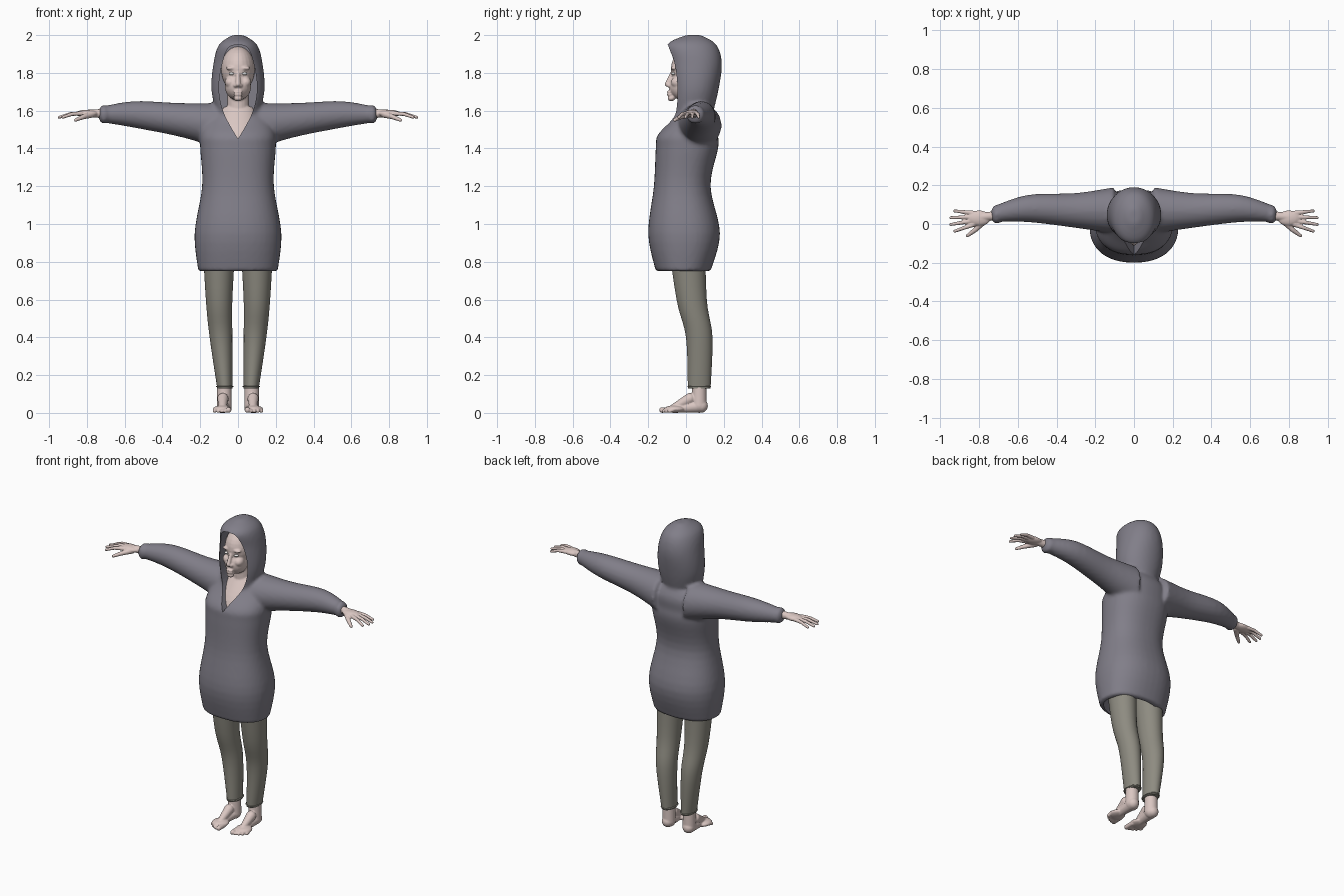
import bpy, bmesh, math
from mathutils import Vector, Matrix

if "Cube" in bpy.data.objects:
    bpy.data.objects.remove(bpy.data.objects["Cube"], do_unlink=True)


def material(name, *color):
    mat = bpy.data.materials.new(name)
    mat.use_nodes = True
    mat.diffuse_color = (*color, 1)
    shader = next(n for n in mat.node_tree.nodes if n.type == 'BSDF_PRINCIPLED')
    shader.inputs["Base Color"].default_value = (*color, 1)
    return mat


knit = material("grey violet knit", .22, .21, .25)
cloth = material("olive grey cloth", .27, .26, .22)
skin = material("pale skin", .7, .57, .54)
eye_white = material("eye white", .8, .78, .76)


def curve(rows, steps=5):
    """Smooth a list of tuples with a spline through every one of them."""
    padded = [rows[0], *rows, rows[-1]]
    result = []
    for before, start, end, after in zip(padded, padded[1:], padded[2:], padded[3:]):
        for step in range(steps):
            t = step / steps
            point = []
            for a, b, c, d in zip(before, start, end, after):
                leave, arrive = (c - a) / 2, (d - b) / 2
                bend = 3 * (c - b) - 2 * leave - arrive
                twist = leave + arrive - 2 * (c - b)
                point.append(b + t * (leave + t * (bend + t * twist)))
            result.append(tuple(point))
    return result + [rows[-1]]


def loft(bm, axis, rows, power=2, count=40):
    """Closed loft of rounded sections: (position, centre a, centre b, radius a, radius b)."""
    rings = []
    for position, centre_a, centre_b, radius_a, radius_b in curve(rows):
        ring = []
        for index in range(count):
            angle = math.tau * index / count
            c, s = math.cos(angle), math.sin(angle)
            a = centre_a + radius_a * math.copysign(abs(c) ** (2 / power), c)
            b = centre_b + radius_b * math.copysign(abs(s) ** (2 / power), s)
            ring.append(bm.verts.new((position, a, b) if axis == 'x' else (a, b, position)))
        rings.append(ring)
    for low, high in zip(rings, rings[1:]):
        for index in range(count):
            bm.faces.new((low[index - 1], low[index], high[index], high[index - 1]))
    bm.faces.new(rings[0])
    bm.faces.new(rings[-1])


def trunk(bm, rows, power):
    """Upright centred loft: (height, half width, front, back)."""
    loft(bm, 'z', [(height, 0, (front + back) / 2, half_width, (back - front) / 2)
                   for height, half_width, front, back in rows], power)


def blob(bm, centre, *radii):
    matrix = Matrix.Translation(centre) @ Matrix.Diagonal((*radii, 1))
    bmesh.ops.create_uvsphere(bm, u_segments=24, v_segments=16, radius=1, matrix=matrix)


def limb(bm, start, end, start_radius, end_radius):
    """Round-ended tapered rod."""
    start, end = Vector(start), Vector(end)
    along = end - start
    turn = along.to_track_quat('Z', 'Y').to_matrix().to_4x4()
    bmesh.ops.create_cone(bm, cap_ends=True, segments=20, radius1=start_radius,
                          radius2=end_radius, depth=along.length,
                          matrix=Matrix.Translation((start + end) / 2) @ turn)
    for centre, radius in ((start, start_radius), (end, end_radius)):
        blob(bm, centre, radius, radius, radius)


def mirror(bm):
    """Copy everything built so far to the other side."""
    copy = bmesh.ops.duplicate(bm, geom=bm.verts[:] + bm.edges[:] + bm.faces[:])["geom"]
    bmesh.ops.scale(bm, vec=(-1, 1, 1),
                    verts=[v for v in copy if isinstance(v, bmesh.types.BMVert)])


def make_object(bm, name):
    bmesh.ops.recalc_face_normals(bm, faces=bm.faces[:])
    mesh = bpy.data.meshes.new(name)
    bm.to_mesh(mesh)
    bm.free()
    obj = bpy.data.objects.new(name, mesh)
    bpy.context.scene.collection.objects.link(obj)
    return obj


def finish(bm, name, mat, voxel=None, cutters=()):
    """Fuse overlapping volumes, cut openings, then colour and smooth the part."""
    obj = make_object(bm, name)
    if voxel:
        fuse = obj.modifiers.new("fuse", 'REMESH')
        fuse.mode, fuse.voxel_size = 'VOXEL', voxel
        soften = obj.modifiers.new("soften", 'SMOOTH')
        soften.factor, soften.iterations = .5, 4
        for cutter in cutters:
            cutter.hide_render = True
            cut = obj.modifiers.new("cut", 'BOOLEAN')
            cut.operation, cut.solver, cut.object = 'DIFFERENCE', 'EXACT', cutter
        bpy.context.view_layer.update()
        depsgraph = bpy.context.evaluated_depsgraph_get()
        baked = bpy.data.meshes.new_from_object(obj.evaluated_get(depsgraph))
        obj.modifiers.clear()
        obj.data = baked
    for cutter in cutters:
        bpy.data.objects.remove(cutter, do_unlink=True)
    obj.data.materials.clear()
    obj.data.materials.append(mat)
    bpy.ops.object.select_all(action='DESELECT')
    obj.select_set(True)
    bpy.context.view_layer.objects.active = obj
    bpy.ops.object.shade_smooth_by_angle(angle=math.radians(55))


# Cutter for the hood opening and V neck
half = curve([(0, 1.45), (.08, 1.6), (.1, 1.75), (.06, 1.92), (0, 1.95)])
outline = half + [(-x, z) for x, z in half[-2:0:-1]]
bm = bmesh.new()
rim = bm.faces.new([bm.verts.new((x, -.5, z)) for x, z in outline])
pushed = bmesh.ops.extrude_face_region(bm, geom=[rim])["geom"]
for item in pushed:
    if isinstance(item, bmesh.types.BMVert):
        item.co.y = .03
opening = make_object(bm, "opening_cutter")

# Cutter for the hollow under the hem
bm = bmesh.new()
blob(bm, (0, -.02, .75), .19, .13, .1)
hollow = make_object(bm, "hem_cutter")

# Sweater: sleeves with gathered cuffs, torso and hood
bm = bmesh.new()
sleeve = [(.1, .07, 1.52, .12), (.3, .07, 1.55, .09), (.55, .08, 1.58, .07), (.73, .05, 1.58, .04)]
loft(bm, 'x', [(*row, row[-1]) for row in sleeve])
blob(bm, (.71, .05, 1.58), .03, .05, .05)
mirror(bm)
trunk(bm, [(.75, .21, -.16, .13), (.95, .23, -.2, .18), (1.2, .19, -.17, .13),
           (1.4, .2, -.16, .17), (1.47, .2, -.15, .17), (1.55, .17, -.08, .17),
           (1.64, .08, -.02, .12)], power=2.3)
trunk(bm, [(1.54, .1, -.08, .13), (1.7, .14, -.08, .17), (1.85, .13, -.09, .19),
           (1.95, .1, -.1, .16), (2, .03, 0, .08)], power=2.1)
finish(bm, "hooded_sweater", knit, .011, (opening, hollow))

# Head: paired brows, cheeks and nostrils first, then the centred parts
bm = bmesh.new()
blob(bm, (.035, -.063, 1.825), .03, .017, .011)
blob(bm, (.04, -.045, 1.75), .03, .035, .03)
blob(bm, (.013, -.09, 1.733), .011, .012, .01)
mirror(bm)
blob(bm, (0, .04, 1.82), .09, .12, .12)
blob(bm, (0, -.015, 1.73), .07, .075, .075)
limb(bm, (0, -.073, 1.8), (0, -.1, 1.74), .01, .013)
for lip in (1.685, 1.7):
    blob(bm, (0, -.087, lip), .025, .014, .007)
blob(bm, (0, -.078, 1.666), .024, .02, .016)
limb(bm, (0, .05, 1.5), (0, .05, 1.75), .06, .06)
trunk(bm, [(1.4, .12, -.12, .1), (1.5, .12, -.09, .1), (1.62, .08, 0, .1)], power=2)
finish(bm, "head_and_chest", skin, .005)

# Eyes
bm = bmesh.new()
blob(bm, (.034, -.066, 1.796), .015, .012, .008)
mirror(bm)
finish(bm, "eyes", eye_white)

# Hands: wrist, palm, four spread fingers and a thumb
bm = bmesh.new()
limb(bm, (.7, .045, 1.585), (.8, .035, 1.585), .025, .02)
blob(bm, (.8, .03, 1.585), .06, .04, .02)
for finger in range(4):
    spread = finger - 1.5
    base = Vector((.83, .027 - .02 * spread, 1.585))
    tip = Vector((.95 - .01 * spread ** 2, .015 - .035 * spread, 1.565))
    knuckle = base.lerp(tip, .5) + Vector((0, 0, .007))
    limb(bm, base, knuckle, .012, .01)
    limb(bm, knuckle, tip, .01, .008)
thumb_joint = (.82, -.03, 1.567)
limb(bm, (.775, .015, 1.58), thumb_joint, .018, .013)
limb(bm, thumb_joint, (.86, -.06, 1.55), .013, .009)
mirror(bm)
finish(bm, "hands", skin, .004)

# Feet: ankle, heel to ball, instep and toes from the big one outwards
bm = bmesh.new()
limb(bm, (.073, .07, .04), (.073, .07, .2), .04, .037)
limb(bm, (.075, .08, .037), (.08, -.06, .02), .036, .02)
blob(bm, (.083, -.06, .02), .05, .055, .02)
limb(bm, (.08, .02, .075), (.08, -.07, .026), .03, .018)
for toe in range(5):
    x, radius = .05 + .0185 * toe, .01 if toe else .015
    limb(bm, (x, -.07, .016), (x, -.127 + .0025 * toe ** 2, radius), radius, radius)
mirror(bm)
finish(bm, "feet", skin, .004)

# Trouser legs with a turned hem
bm = bmesh.new()
loft(bm, 'z', [(.13, .07, .07, .04, .06), (.4, .09, .07, .06, .07),
               (.6, .1, .03, .07, .08), (.95, .1, 0, .09, .1)])
blob(bm, (.07, .07, .14), .046, .064, .009)
mirror(bm)
finish(bm, "trouser_legs", cloth)
